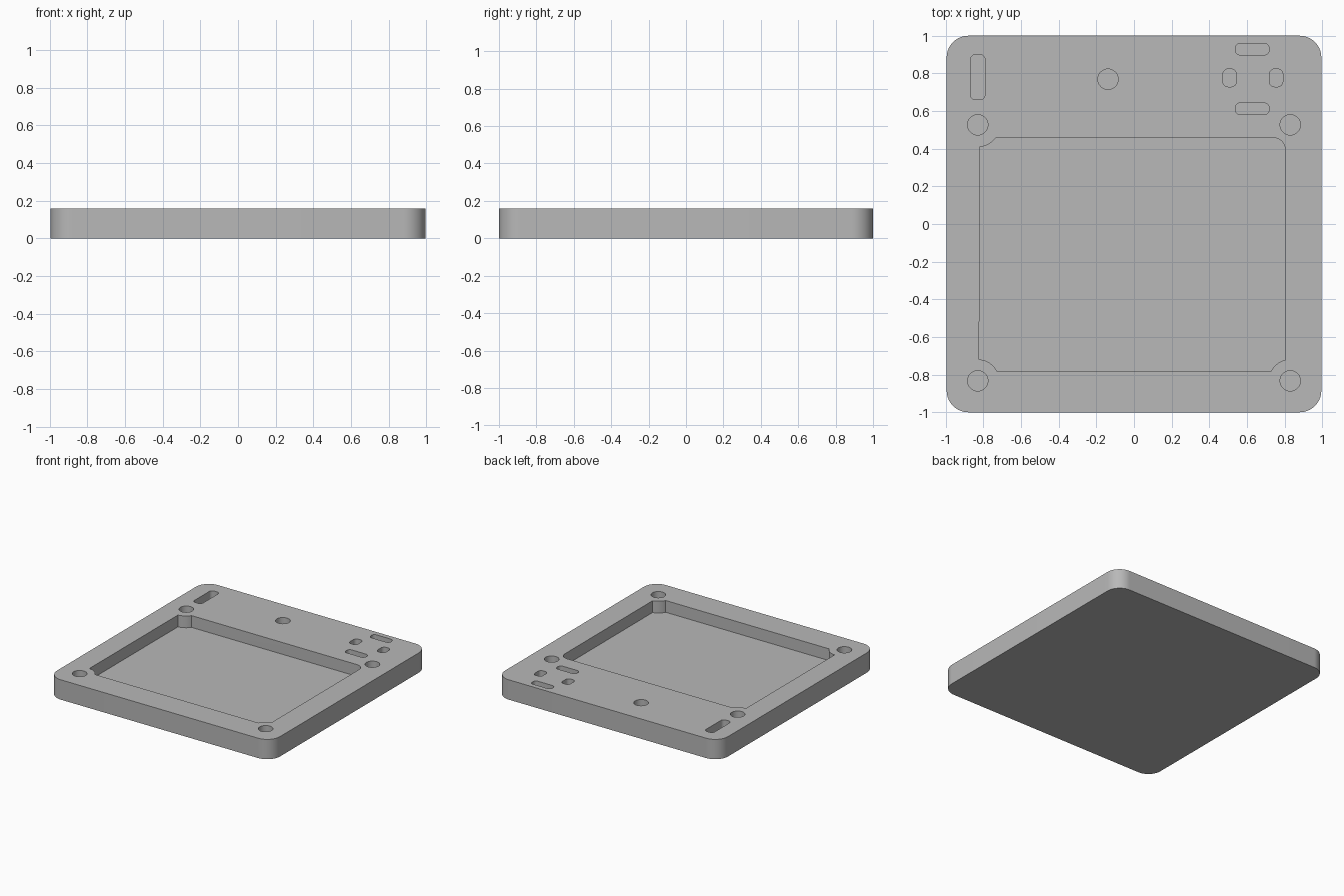
import bpy, bmesh
from math import sin, cos, radians

cube = bpy.data.objects.get("Cube")
if cube:
    bpy.data.objects.remove(cube, do_unlink=True)

HEIGHT = 0.16
FLOOR = 0.065  # level of the recess floors

gray = bpy.data.materials.new("plain gray")
gray.use_nodes = True
gray.diffuse_color = (0.48, 0.48, 0.48, 1)
gray.node_tree.nodes["Principled BSDF"].inputs["Base Color"].default_value = gray.diffuse_color


def arc(cx, cy, r, start, end, steps=10):
    angles = [radians(start + (end - start) * i / steps) for i in range(steps + 1)]
    return [(cx + r * cos(a), cy + r * sin(a)) for a in angles]


def rounded_rect(cx, cy, w, h, r, steps=6):
    pts = []
    for i, (sx, sy) in enumerate([(1, 1), (-1, 1), (-1, -1), (1, -1)]):
        pts += arc(cx + sx * (w / 2 - r), cy + sy * (h / 2 - r), r, 90 * i, 90 * i + 90, steps)
    return pts


def prisms(name, outlines, z0, z1):
    """One object made of closed outlines extruded from z0 to z1."""
    bm = bmesh.new()
    for pts in outlines:
        low = [bm.verts.new((x, y, z0)) for x, y in pts]
        high = [bm.verts.new((x, y, z1)) for x, y in pts]
        bm.faces.new(low[::-1])
        bm.faces.new(high)
        for i in range(len(pts)):
            j = (i + 1) % len(pts)
            bm.faces.new((low[i], low[j], high[j], high[i]))
    mesh = bpy.data.meshes.new(name)
    bm.to_mesh(mesh)
    bm.free()
    mesh.materials.append(gray)
    obj = bpy.data.objects.new(name, mesh)
    bpy.context.collection.objects.link(obj)
    return obj


# Slab with rounded vertical corners
plate = prisms("case_plate", [rounded_rect(0, 0, 1.99, 2, 0.115, 16)], 0, HEIGHT)

# Large pocket: three corners curve in around the screw holes, one is rounded
pocket = (arc(-0.83, -0.833, 0.114, 86, 27)
          + arc(0.83, -0.833, 0.114, 153, 103)
          + arc(0.743, 0.397, 0.06, 0, 90)
          + arc(-0.83, 0.527, 0.118, -36, -86))

# Four screw holes and one button hole
holes = [arc(x, y, 0.054, 0, 348.75, 31)
         for x, y in [(-0.83, -0.833), (0.83, -0.833), (-0.83, 0.527),
                      (0.83, 0.527), (-0.138, 0.769)]]

# Long slot, and the ring of four small slots
slots = [rounded_rect(-0.83, 0.78, 0.077, 0.24, 0.027)]
slots += [rounded_rect(0.628, y, 0.18, 0.062, 0.027) for y in (0.612, 0.929)]
slots += [rounded_rect(x, 0.776, 0.071, 0.094, 0.027) for x in (0.508, 0.755)]

cutter = prisms("recess_cutter", [pocket] + holes + slots, FLOOR, HEIGHT + 0.1)
cutter.hide_render = True

# Cut the recesses, keep the result and drop the cutter
cut = plate.modifiers.new("recesses", "BOOLEAN")
cut.operation = "DIFFERENCE"
cut.solver = "EXACT"
cut.object = cutter
bpy.context.view_layer.objects.active = plate
plate.select_set(True)
bpy.ops.object.modifier_apply(modifier=cut.name)
bpy.data.objects.remove(cutter, do_unlink=True)

bpy.ops.object.shade_smooth_by_angle(angle=radians(25))
